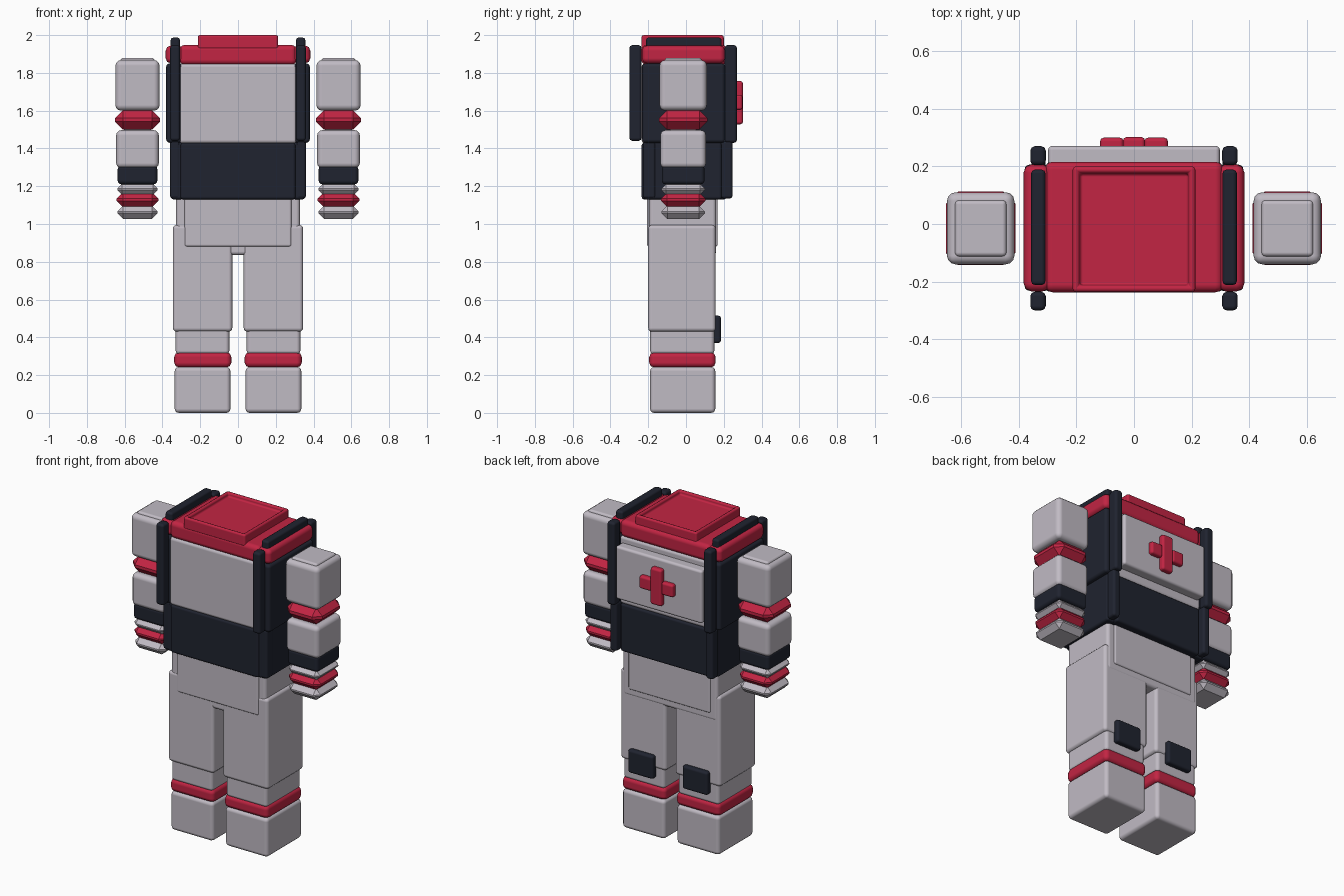
import bpy, bmesh


def material(name, rgb):
    m = bpy.data.materials.new(name)
    m.diffuse_color = (*rgb, 1)
    return m


WHITE = material("pale_grey", (0.53, 0.495, 0.55))
RED = material("crimson", (0.54, 0.018, 0.056))
BLACK = material("navy_black", (0.014, 0.017, 0.029))


def box(name, x, y, z, mat, bevel=0.015, seg=3, recess=None):
    """Bevelled block from (min, max) ranges; recess = (rim, depth) sinks the top."""
    bm = bmesh.new()
    bmesh.ops.create_cube(bm, size=1)
    for v in bm.verts:
        v.co = [r[0] + (c + 0.5) * (r[1] - r[0]) for c, r in zip(v.co, (x, y, z))]
    if recess:
        bm.normal_update()
        top = [f for f in bm.faces if f.normal.z > 0.9]
        bmesh.ops.inset_region(bm, faces=top, thickness=recess[0])
        low = bmesh.ops.extrude_face_region(bm, geom=top)["geom"]
        bmesh.ops.delete(bm, geom=top, context='FACES')
        for g in low:
            if isinstance(g, bmesh.types.BMVert):
                g.co.z -= recess[1]
    for f in bm.faces:
        f.smooth = seg > 1
    bmesh.ops.recalc_face_normals(bm, faces=bm.faces)
    me = bpy.data.meshes.new(name)
    bm.to_mesh(me)
    bm.free()
    me.materials.append(mat)
    ob = bpy.data.objects.new(name, me)
    bpy.context.collection.objects.link(ob)
    b = ob.modifiers.new("bevel", 'BEVEL')
    b.width, b.segments = bevel, seg
    b.limit_method = 'ANGLE'
    b.harden_normals = seg > 1
    return ob


def pair(name, x, *args, **kw):
    box("right_" + name, x, *args, **kw)
    box("left_" + name, (-x[1], -x[0]), *args, **kw)


# Legs
LX = (0.04, 0.335)
pair("boot", LX, (-0.19, 0.155), (0, 0.243), WHITE, 0.022)
pair("ankle_band", (0.035, 0.338), (-0.195, 0.157), (0.24, 0.322), RED, 0.027, 2)
pair("shin", (0.046, 0.33), (-0.19, 0.15), (0.31, 0.45), WHITE, 0.02)
pair("thigh", (0.03, 0.345), (-0.2, 0.157), (0.43, 0.995), WHITE, 0.02)
pair("calf_patch", (0.10, 0.275), (0.14, 0.185), (0.37, 0.515), BLACK, 0.015)

# Hips
box("pelvis", (-0.328, 0.328), (-0.195, 0.16), (0.835, 1.15), WHITE, 0.02)
box("hip_panel", (-0.283, 0.283), (-0.206, 0.168), (0.88, 1.15), WHITE, 0.012)

# Waist
box("waist", (-0.305, 0.305), (-0.235, 0.215), (1.13, 1.43), BLACK, 0.015)
pair("waist_side", (0.29, 0.355), (-0.225, 0.19), (1.13, 1.435), BLACK, 0.015)
pair("waist_back_post", (0.307, 0.355), (0.183, 0.247), (1.135, 1.44), BLACK, 0.015, 2)
pair("waist_front_post", (0.307, 0.36), (-0.228, -0.16), (1.135, 1.44), BLACK, 0.015, 2)

# Chest
box("chest", (-0.312, 0.312), (-0.235, 0.212), (1.425, 1.85), WHITE, 0.02)
pair("chest_side", (0.29, 0.38), (-0.232, 0.206), (1.43, 1.85), BLACK, 0.018)
pair("front_post", (0.306, 0.36), (-0.3, -0.235), (1.44, 1.947), BLACK, 0.016, 2)
pair("back_post", (0.306, 0.36), (0.204, 0.27), (1.43, 1.947), BLACK, 0.016, 2)
box("back_plate", (-0.298, 0.298), (0.2, 0.271), (1.48, 1.81), WHITE, 0.015)
box("cross_upright", (-0.039, 0.039), (0.25, 0.302), (1.528, 1.757), RED, 0.014, 2)
pair("cross_arm", (0.036, 0.118), (0.25, 0.3), (1.604, 1.684), RED, 0.014, 2)

# Shoulders and top hatch
box("collar", (-0.31, 0.31), (-0.237, 0.216), (1.842, 1.948), RED, 0.028)
pair("shoulder_pad", (0.29, 0.383), (-0.234, 0.207), (1.85, 1.945), RED, 0.028, 2)
pair("shoulder_bar", (0.307, 0.357), (-0.212, 0.189), (1.925, 1.987), BLACK, 0.014, 2)
box("hatch", (-0.213, 0.213), (-0.236, 0.2), (1.925, 2.0), RED, 0.014, 2,
    recess=(0.034, 0.025))

# Arms, stacked from the shoulder down: name, half width, z range, colour, bevel
ARM = [
    ("shoulder_cap", 0.09, (1.84, 1.88), WHITE, 0.015, 3),
    ("upper_arm", 0.117, (1.60, 1.868), WHITE, 0.03, 3),
    ("elbow_band", 0.12, (1.50, 1.602), RED, 0.042, 1),
    ("forearm", 0.113, (1.295, 1.497), WHITE, 0.028, 3),
    ("cuff", 0.105, (1.21, 1.31), BLACK, 0.02, 3),
    ("wrist", 0.107, (1.155, 1.212), WHITE, 0.025, 1),
    ("wrist_band", 0.11, (1.09, 1.167), RED, 0.033, 1),
    ("hand", 0.107, (1.026, 1.097), WHITE, 0.031, 1),
]
for name, h, z, mat, bev, seg in ARM:
    pair(name, (0.532 - h, 0.532 + h), (-0.015 - h - 0.008, -0.015 + h + 0.008),
         z, mat, bev, seg)
# Arm core closes the gaps between the bevelled bands
pair("arm_core", (0.46, 0.604), (-0.085, 0.055), (1.06, 1.84), WHITE, 0.01, 2)
